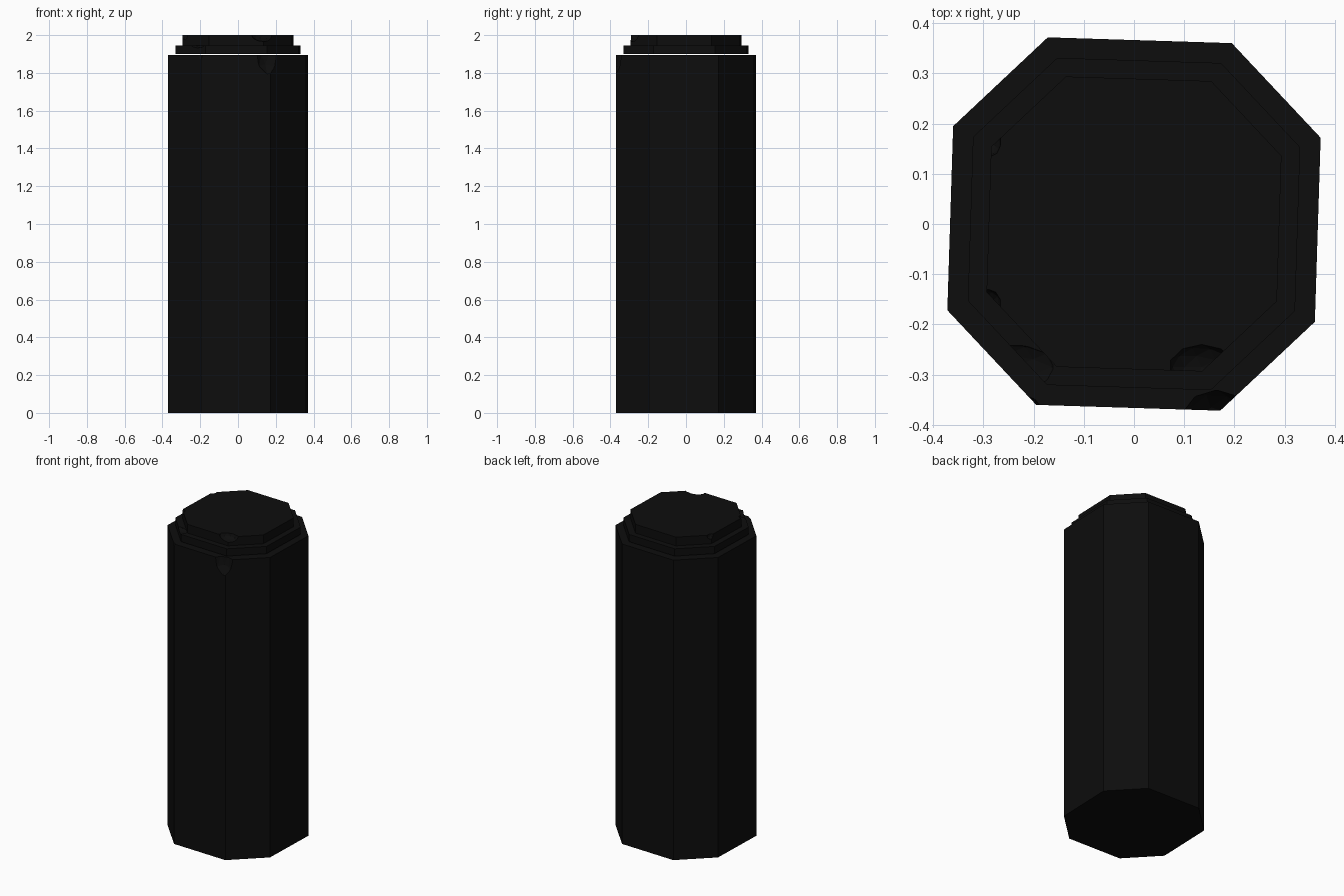
import bpy, bmesh, math
from mathutils import Vector

if "Cube" in bpy.data.objects:
    bpy.data.objects.remove(bpy.data.objects["Cube"])

black = bpy.data.materials.new("black_stone")
black.diffuse_color = (0.004, 0.004, 0.004, 1)
black.use_nodes = True
black.node_tree.nodes["Principled BSDF"].inputs["Base Color"].default_value = black.diffuse_color

# Alternating long and short sides of the octagonal plan
ANGLES = [a + 90 * k for k in range(4) for a in (24.8, 61.6)]
RADIUS = 0.4095


def add_object(name, bm):
    mesh = bpy.data.meshes.new(name)
    bmesh.ops.recalc_face_normals(bm, faces=bm.faces)
    bm.to_mesh(mesh)
    bm.free()
    obj = bpy.data.objects.new(name, mesh)
    bpy.context.collection.objects.link(obj)
    return obj


def octagon_prism(name, scale, z0, z1):
    bm = bmesh.new()
    r = RADIUS * scale
    ring = [bm.verts.new((r * math.cos(math.radians(a)), r * math.sin(math.radians(a)), z0))
            for a in ANGLES]
    base = bm.faces.new(ring)
    ext = bmesh.ops.extrude_face_region(bm, geom=[base], use_keep_orig=True)
    top = [v for v in ext["geom"] if isinstance(v, bmesh.types.BMVert)]
    bmesh.ops.translate(bm, verts=top, vec=(0, 0, z1 - z0))
    obj = add_object(name, bm)
    obj.data.materials.append(black)
    return obj


def chip(target, centre, size):
    bm = bmesh.new()
    bmesh.ops.create_icosphere(bm, subdivisions=2, radius=1)
    bmesh.ops.scale(bm, verts=bm.verts, vec=size)
    bmesh.ops.translate(bm, verts=bm.verts, vec=Vector(centre))
    cutter = add_object(target.name + "_chip_cutter", bm)
    cutter.data.materials.append(black)
    cutter.hide_render = True
    cutter.hide_set(True)
    mod = target.modifiers.new("chip", "BOOLEAN")
    mod.operation = "DIFFERENCE"
    mod.solver = "EXACT"
    mod.object = cutter


# Tall shaft and two stepped slabs, with a hairline joint below the lower slab
shaft = octagon_prism("shaft", 1.0, 0.0, 1.894)
lower_slab = octagon_prism("lower_slab", 0.89, 1.899, 1.945)
upper_slab = octagon_prism("upper_slab", 0.79, 1.945, 2.0)

# Worn chips on the edges
chip(shaft, (0.165, -0.40, 1.90), (0.075, 0.07, 0.12))
chip(shaft, (-0.215, -0.372, 1.90), (0.03, 0.03, 0.05))
chip(lower_slab, (-0.24, -0.285, 1.955), (0.09, 0.05, 0.025))
chip(upper_slab, (0.135, -0.285, 2.0), (0.065, 0.045, 0.035))
chip(upper_slab, (-0.29, -0.16, 2.0), (0.025, 0.03, 0.03))
chip(upper_slab, (-0.285, 0.165, 2.0), (0.02, 0.03, 0.03))
